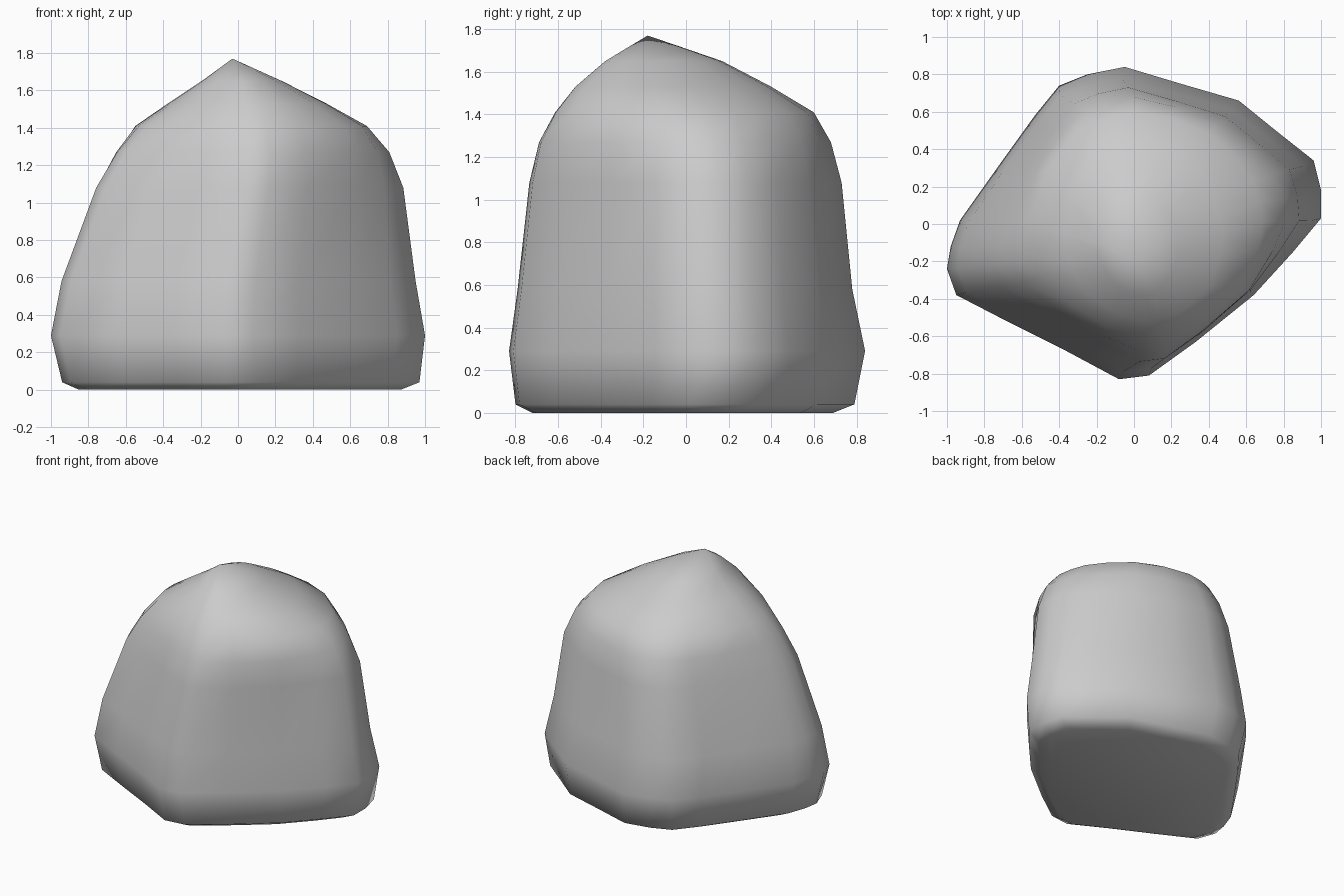
import bpy, bmesh
from mathutils import Vector

if "Cube" in bpy.data.objects:
    bpy.data.objects.remove(bpy.data.objects["Cube"])

# Plan outline of the boulder at its widest level
outline = [(-1, -.24), (-.95, -.38), (-.66, -.53), (-.36, -.68), (-.08, -.83), (.08, -.81),
           (.33, -.63), (.64, -.38), (.85, -.15), (1, .03), (1, .18), (.96, .34),
           (.77, .49), (.56, .66), (.25, .75), (-.05, .84), (-.25, .8), (-.4, .74),
           (-.53, .58), (-.71, .33), (-.93, .02), (-.98, -.12)]

# Levels: height, x min, x max, y min, y max, roundness
levels = [(0, -.85, .87, -.72, .69, 0),
          (.04, -.94, .97, -.80, .79, 0),
          (.29, -1, 1, -.83, .84, 0),
          (.58, -.95, .95, -.79, .78, .03),
          (1.08, -.775, .885, -.735, .73, .12),
          (1.27, -.67, .81, -.69, .68, .4),
          (1.41, -.56, .69, -.615, .6, .75),
          (1.53, -.38, .47, -.52, .40, .95),
          (1.65, -.2, .23, -.38, .17, 1)]


def ring(bm, z, x0, x1, y0, y1, k):
    verts = []
    skew = .06 * max(0, min(1, (z - .29) / .8))
    for x, y in outline:
        p = Vector((x, (y - .005) / .835))
        p = p.lerp(p.normalized(), k)
        py = (y0 + y1 + p.y * (y1 - y0)) / 2
        px = (x0 + x1 + p.x * (x1 - x0)) / 2 - skew * py
        verts.append(bm.verts.new((px, py, z)))
    return verts


# Loft the levels, close the base and draw the top to a peak
bm = bmesh.new()
rings = [ring(bm, *lv) for lv in levels]
n = len(outline)
bm.faces.new(rings[0][::-1])
for a, b in zip(rings, rings[1:]):
    for i in range(n):
        j = (i + 1) % n
        bm.faces.new((a[i], a[j], b[j], b[i]))
peak = bm.verts.new((-.03, -.18, 1.77))
for i in range(n):
    bm.faces.new((rings[-1][i], rings[-1][(i + 1) % n], peak))
bmesh.ops.recalc_face_normals(bm, faces=bm.faces)
for f in bm.faces:
    f.smooth = True

mesh = bpy.data.meshes.new("boulder")
bm.to_mesh(mesh)
bm.free()
boulder = bpy.data.objects.new("boulder", mesh)
bpy.context.collection.objects.link(boulder)
